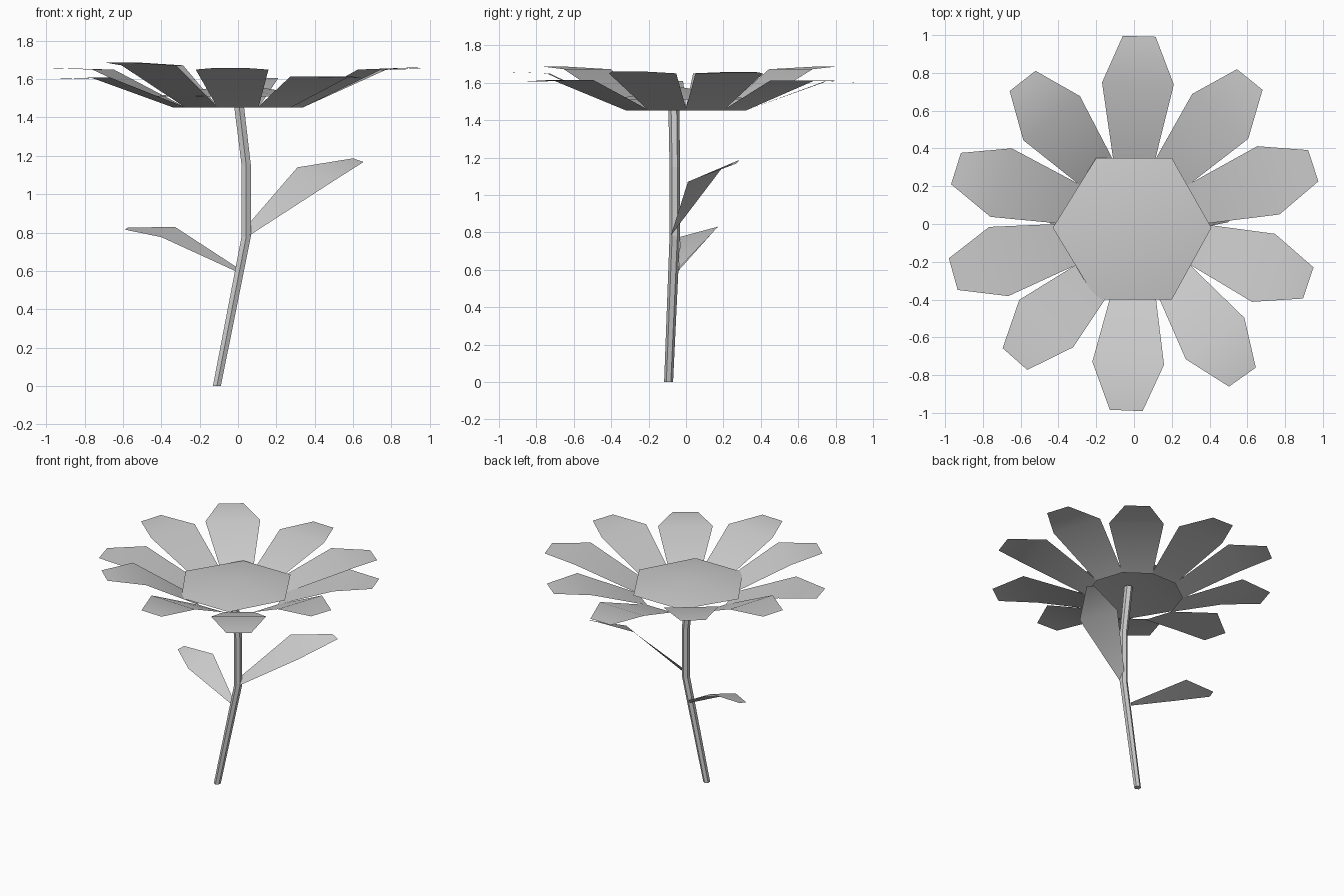
import bpy, math
from mathutils import Vector


def make(name, verts, faces, smooth=False):
    mesh = bpy.data.meshes.new(name)
    mesh.from_pydata([tuple(v) for v in verts], [], faces)
    mesh.update()
    for p in mesh.polygons:
        p.use_smooth = smooth
    ob = bpy.data.objects.new(name, mesh)
    bpy.context.collection.objects.link(ob)
    return ob


def polar(deg, u, v, z):
    """Point at distance u along the direction deg, v sideways."""
    c, s = math.cos(math.radians(deg)), math.sin(math.radians(deg))
    return (c * u - s * v, s * u + c * v, z)


# petals: six-point blades, (direction of tip, tip radius, tip height, middle height)
petals = [(18, 0.998, 1.655, 1.648), (51.3, 0.98, 1.61, 1.612), (88.4, 0.994, 1.60, 1.606),
          (127.9, 0.96, 1.687, 1.672), (162.7, 0.987, 1.657, 1.65), (195.5, 0.993, 1.60, 1.608),
          (228.6, 0.953, 1.687, 1.672), (267.6, 0.988, 1.658, 1.65), (305.3, 0.993, 1.607, 1.615),
          (341.3, 0.974, 1.66, 1.65)]
for i, (a, r, z, zm) in enumerate(petals):
    base = 18 + 36 * i
    pts = [polar(base, 0.32, 0.107, 1.452), polar(base, 0.32, -0.107, 1.452),
           polar(a, r - 0.25, -0.19, zm), polar(a, r, -0.087, z),
           polar(a, r, 0.087, z), polar(a, r - 0.25, 0.19, zm)]
    make(f"petal_{i + 1}", pts, [(0, 1, 2, 5), (5, 2, 3, 4)], True)

# flower centre: shallow domed hexagon
rim = [(0.41, -0.02), (0.2, 0.35), (-0.2, 0.35),
       (-0.43, -0.02), (-0.2, -0.4), (0.2, -0.4)]
make("flower_centre", [(x, y, 1.51) for x, y in rim] + [(0, -0.02, 1.575)],
     [(i, (i + 1) % 6, 6) for i in range(6)], True)

# stem: bent six-sided tube, slightly thicker towards the top
path = [(-0.11, -0.093, 0, 0.024), (0.043, -0.06, 0.78, 0.028),
        (0.043, -0.06, 1.15, 0.028), (-0.006, -0.066, 1.555, 0.03)]
N = 6
verts = [Vector(p[:3]) + Vector(polar(-90 + 360 * k / N, p[3], 0, 0))
         for p in path for k in range(N)]
faces = [(r * N + k, r * N + (k + 1) % N, (r + 1) * N + (k + 1) % N, (r + 1) * N + k)
         for r in range(len(path) - 1) for k in range(N)]
faces += [tuple(reversed(range(N))), tuple(range(len(verts) - N, len(verts)))]
make("stem", verts, faces)

# leaves: bent blades rising from the stem
make("right_leaf",
     [(0.06, -0.08, 0.785), (0.5, 0.01, 1.07), (0.655, 0.27, 1.168),
      (0.6, 0.285, 1.187), (0.31, 0.19, 1.14), (0.06, -0.035, 0.85)],
     [(0, 1, 4, 5), (1, 2, 3, 4)], True)
make("left_leaf",
     [(-0.005, -0.04, 0.595), (0, -0.035, 0.615), (-0.33, 0.17, 0.83),
      (-0.575, 0.17, 0.825), (-0.59, 0.115, 0.815), (-0.4, -0.03, 0.776)],
     [(0, 1, 2, 5), (2, 3, 4, 5)], True)
